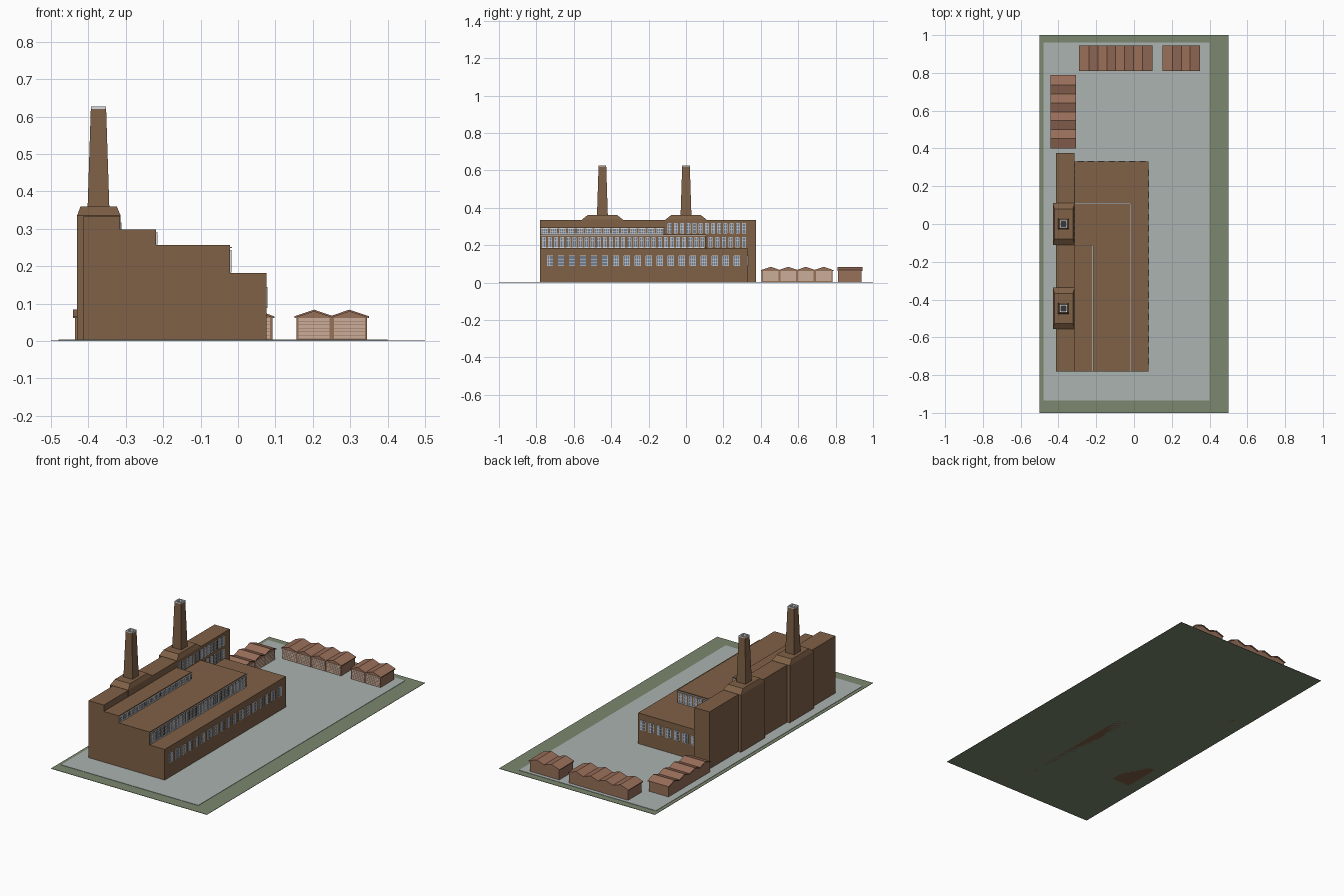
import bpy, bmesh, math
from mathutils import Matrix, Vector

if "Cube" in bpy.data.objects:
    bpy.data.objects.remove(bpy.data.objects["Cube"])


def material(name, r, g, b):
    m = bpy.data.materials.new(name)
    m.diffuse_color = [(c / 255) ** 2.2 for c in (r, g, b)] + [1]
    m.use_nodes = True
    m.node_tree.nodes["Principled BSDF"].inputs["Base Color"].default_value = m.diffuse_color
    return m


BRICK = material("brick", 126, 97, 72)
GRASS = material("grass", 122, 134, 110)
PAVING = material("paving", 170, 178, 174)
GLASS = material("glass", 112, 126, 144)
FRAME = material("frame", 215, 218, 222)
SHED = material("shed_wall", 150, 112, 90)
TILE = material("shed_roof", 152, 110, 90)
DOOR = material("shed_door", 202, 172, 152)
SOOT = material("soot", 60, 58, 58)


def finish(name, bm, *mats):
    bmesh.ops.recalc_face_normals(bm, faces=bm.faces)
    me = bpy.data.meshes.new(name)
    bm.to_mesh(me)
    bm.free()
    for m in mats:
        me.materials.append(m)
    ob = bpy.data.objects.new(name, me)
    bpy.context.collection.objects.link(ob)
    return ob


def loft(bm, rings, mi=0, cap=True):
    """Skin equal-length rings of points; optionally cap both ends."""
    vs = [[bm.verts.new(p) for p in r] for r in rings]
    n = len(vs[0])
    for a, b in zip(vs, vs[1:]):
        for i in range(n):
            bm.faces.new((a[i], a[(i + 1) % n], b[(i + 1) % n], b[i])).material_index = mi
    if cap:
        bm.faces.new(vs[0][::-1]).material_index = mi
        bm.faces.new(vs[-1]).material_index = mi


def rect(x0, x1, y0, y1, z):
    return [(x0, y0, z), (x1, y0, z), (x1, y1, z), (x0, y1, z)]


def box(bm, x0, x1, y0, y1, z0, z1, mi=0):
    loft(bm, [rect(x0, x1, y0, y1, z0), rect(x0, x1, y0, y1, z1)], mi)


def block(name, mat, *dims):
    bm = bmesh.new()
    box(bm, *dims)
    return finish(name, bm, mat)


def window_row(name, facing, wall, start, end, count, width, z0, z1, cols=3, rows=3, sill=False):
    """Row of paned windows on a wall facing +x or +y; first and last are centres."""
    bm = bmesh.new()

    def slab(a0, a1, depth, za, zb, mi):
        if facing == "x":
            box(bm, wall - 0.002, wall + depth, a0, a1, za, zb, mi)
        else:
            box(bm, a0, a1, wall - 0.002, wall + depth, za, zb, mi)

    t = 0.0012
    for i in range(count):
        c = start + (end - start) * i / max(1, count - 1)
        a0, a1 = c - width / 2, c + width / 2
        slab(a0, a1, 0.002, z0, z1, 0)
        for k in range(cols + 1):
            a = a0 + width * k / cols
            slab(a - t, a + t, 0.0035, z0, z1, 1)
        for k in range(rows + 1):
            z = z0 + (z1 - z0) * k / rows
            slab(a0, a1, 0.0032, z - t, z + t, 1)
    if sill:
        slab(start - width / 2, end + width / 2, 0.004, z0 - 0.004, z0, 1)
    return finish(name, bm, GLASS, FRAME)


# Site
block("ground", GRASS, -0.5, 0.5, -1, 1, 0, 0.002)
block("yard", PAVING, -0.48, 0.40, -0.935, 0.96, 0.002, 0.004)

# Stepped main building
FRONT = -0.78
block("tall_hall", BRICK, -0.413, -0.315, FRONT, 0.375, 0, 0.335)
block("lower_tier", BRICK, -0.315, 0.076, FRONT, 0.33, 0, 0.182)
block("middle_tier", BRICK, -0.315, -0.021, FRONT, 0.107, 0.182, 0.257)
block("upper_tier", BRICK, -0.315, -0.219, FRONT, -0.115, 0.257, 0.298)

# Thin pale drip edges along the two glazed tiers
for nm, x, y, z in (("middle", -0.021, 0.107, 0.249), ("upper", -0.219, -0.115, 0.290)):
    bm = bmesh.new()
    box(bm, x, x + 0.005, FRONT, y + 0.005, z, z + 0.002)
    box(bm, -0.315, x, y, y + 0.005, z, z + 0.002)
    finish(nm + "_drip_edge", bm, FRAME)

# Windows
window_row("lower_windows", "x", 0.076, -0.727, 0.272, 18, 0.032, 0.09, 0.143)
window_row("lower_end_windows", "y", 0.33, -0.283, 0.045, 7, 0.032, 0.09, 0.143)
window_row("middle_windows", "x", -0.021, -0.76, 0.088, 27, 0.019, 0.188, 0.242, 2, 3, True)
window_row("middle_end_windows", "y", 0.107, -0.297, -0.04, 9, 0.019, 0.188, 0.242, 2, 3, True)
window_row("upper_windows", "x", -0.219, -0.755, -0.14, 14, 0.034, 0.262, 0.287, 3, 2, True)
window_row("upper_end_windows", "y", -0.115, -0.29, -0.243, 2, 0.034, 0.262, 0.287, 3, 2, True)
window_row("hall_top_windows", "x", -0.315, -0.087, 0.31, 13, 0.019, 0.264, 0.316, 2, 3)
window_row("hall_low_windows", "x", -0.315, 0.132, 0.31, 6, 0.019, 0.188, 0.242, 2, 3)

# Chimney towers and tapering hollow stacks
CX = -0.373


def square(cy, h, z):
    return rect(CX - h, CX + h, cy - h, cy + h, z)


for label, cy in (("front", -0.447), ("rear", 0.0)):
    bm = bmesh.new()
    loft(bm, [rect(-0.430, -0.314, cy - 0.11, cy + 0.11, z) for z in (0, 0.336)]
         + [rect(-0.421, -0.324, cy - 0.08, cy + 0.08, 0.36)])
    finish(label + "_chimney_tower", bm, BRICK)
    bm = bmesh.new()
    loft(bm, [square(cy, 0.029, 0.358), square(cy, 0.0205, 0.62)], 0, False)
    loft(bm, [square(cy, 0.0205, 0.62), square(cy, 0.0205, 0.627),
              square(cy, 0.013, 0.627), square(cy, 0.013, 0.60)], 1, False)
    bm.faces.new([bm.verts.new(p) for p in square(cy, 0.013, 0.60)]).material_index = 2
    finish(label + "_chimney", bm, BRICK, FRAME, SOOT)


# Garages: gables face local -y, row starts at local x = 0
def garage_row(name, count, width, depth, matrix):
    bm = bmesh.new()
    eave, ridge, over = 0.061, 0.077, 0.005
    total = count * width
    for i in range(count):
        x0, x1 = i * width, (i + 1) * width
        xm = (x0 + x1) / 2
        gable = [(x0, 0), (x1, 0), (x1, eave), (xm, ridge), (x0, eave)]
        loft(bm, [[(x, y, z) for x, z in gable] for y in (0, depth)])
        # Roof chevron, overhanging only at the row ends
        lo = over if i == 0 else 0
        hi = over if i == count - 1 else 0
        s = (ridge - eave) / (width / 2)
        chev = [(x0 - lo, eave - lo * s), (xm, ridge), (x1 + hi, eave - hi * s),
                (x1 + hi, eave + 0.005 - hi * s), (xm, ridge + 0.005), (x0 - lo, eave + 0.005 - lo * s)]
        loft(bm, [[(x, y, z) for x, z in chev] for y in (-over, depth + over)], 1)
        # Slatted door
        for k in range(6):
            z = 0.005 + k * 0.0093
            box(bm, x0 + 0.006, x1 - 0.006, -0.0025, 0.001, z, z + 0.0085, 2)
    bm.transform(matrix)
    return finish(name, bm, SHED, TILE, DOOR)


garage_row("rear_garages", 4, 0.0945, 0.125, Matrix.Translation((-0.286, 0.814, 0.002)))
garage_row("corner_garages", 2, 0.0945, 0.125, Matrix.Translation((0.156, 0.814, 0.002)))
garage_row("side_garages", 4, 0.0945, 0.125,
           Matrix.Translation((-0.311, 0.405, 0.002)) @ Matrix.Rotation(math.pi / 2, 4, "Z"))
